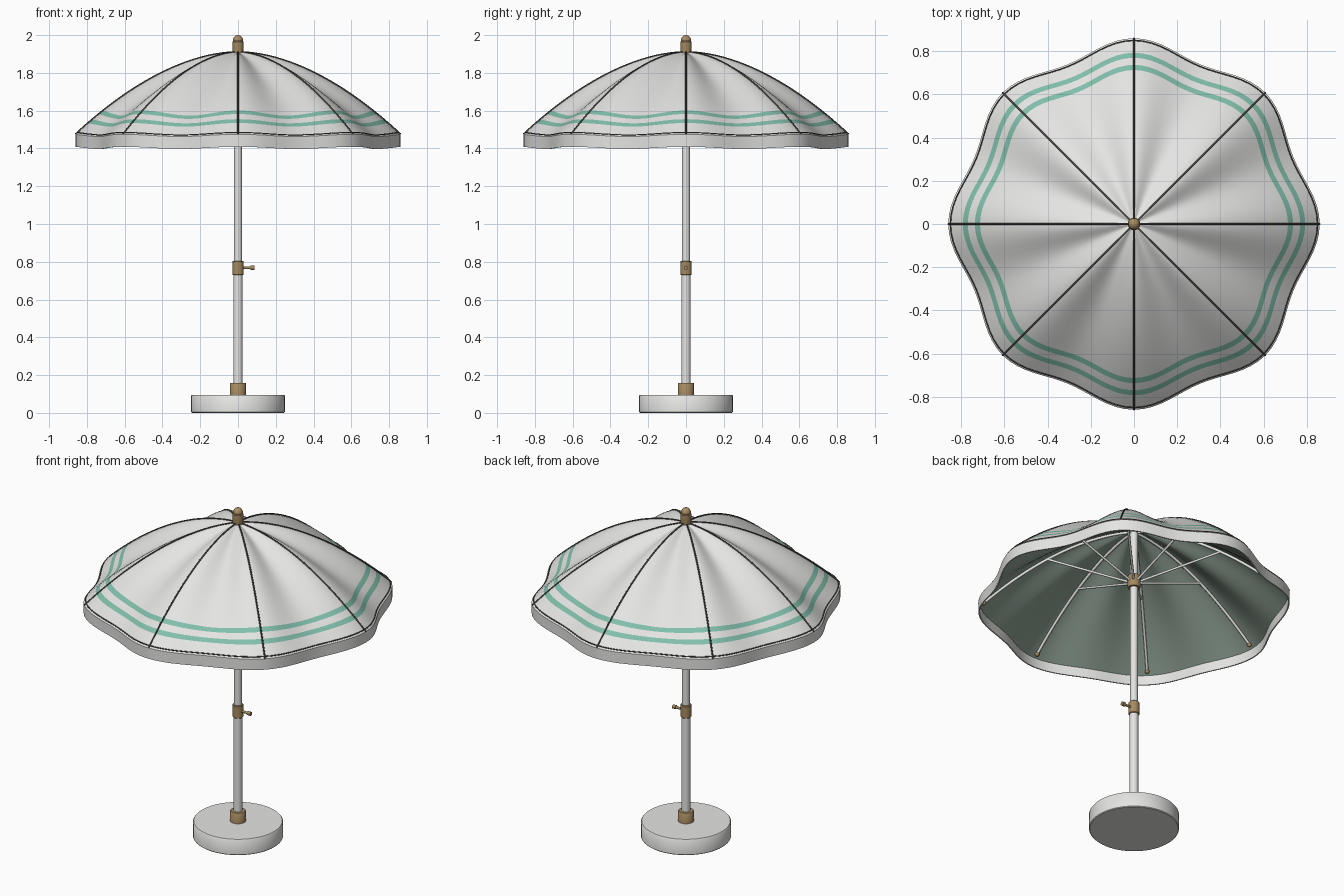
import bpy, bmesh, math
from mathutils import Vector

if "Cube" in bpy.data.objects:
    bpy.data.objects.remove(bpy.data.objects["Cube"])

def mat(name, c):
    m = bpy.data.materials.new(name)
    m.diffuse_color = (*c, 1)
    m.use_nodes = True
    m.node_tree.nodes["Principled BSDF"].inputs["Base Color"].default_value = m.diffuse_color
    return m

WHITE = mat("off_white", (0.78, 0.78, 0.77))
TEAL = mat("teal_stripe", (0.22, 0.52, 0.41))
SAGE = mat("sage_lining", (0.27, 0.35, 0.29))
BRONZE = mat("bronze", (0.38, 0.26, 0.12))
DARK = mat("dark_piping", (0.07, 0.06, 0.05))

def finish(ob, *mats, angle=40):
    for m in mats:
        ob.data.materials.append(m)
    bpy.ops.object.select_all(action='DESELECT')
    ob.select_set(True)
    bpy.context.view_layer.objects.active = ob
    bpy.ops.object.shade_smooth_by_angle(angle=math.radians(angle))

def from_bmesh(name, bm, *mats, angle=40):
    bmesh.ops.recalc_face_normals(bm, faces=bm.faces)
    me = bpy.data.meshes.new(name)
    bm.to_mesh(me)
    bm.free()
    ob = bpy.data.objects.new(name, me)
    bpy.context.collection.objects.link(ob)
    finish(ob, *mats, angle=angle)
    return ob

# turned part from an (r, z) profile
def lathe(name, prof, m, n=40):
    bm = bmesh.new()
    rings = [[bm.verts.new((r * math.cos(2 * math.pi * i / n), r * math.sin(2 * math.pi * i / n), z))
              for i in range(n)] for r, z in prof]
    for a, b in zip(rings, rings[1:]):
        for i in range(n):
            bm.faces.new((a[i], a[(i + 1) % n], b[(i + 1) % n], b[i]))
    bm.faces.new(rings[0])
    bm.faces.new(rings[-1])
    return from_bmesh(name, bm, m)

# round tubes along several paths, joined in one object
def tubes(name, paths, r, m, cyclic=False, res=2):
    cu = bpy.data.curves.new(name, 'CURVE')
    cu.dimensions = '3D'
    cu.bevel_depth, cu.bevel_resolution, cu.use_fill_caps = r, res, True
    for p in paths:
        s = cu.splines.new('POLY')
        s.points.add(len(p) - 1)
        for pt, co in zip(s.points, p):
            pt.co = (*co, 1)
        s.use_cyclic_u = cyclic
    tmp = bpy.data.objects.new(name + "_tmp", cu)
    bpy.context.collection.objects.link(tmp)
    bpy.context.view_layer.update()
    me = bpy.data.meshes.new_from_object(tmp.evaluated_get(bpy.context.evaluated_depsgraph_get()))
    bpy.data.objects.remove(tmp)
    me.materials.clear()
    ob = bpy.data.objects.new(name, me)
    bpy.context.collection.objects.link(ob)
    finish(ob, m, angle=50)
    return ob

# canopy surface: t runs apex -> rim, a is the angle, drop moves down
def canopy(t, a, drop=0.0, inset=0.0):
    w = (1 - math.cos(8 * a)) / 2          # 0 on ribs, 1 mid panel
    r = (0.86 - 0.06 * w) * t - inset
    sag = w * (0.035 * math.sin(math.pi * t) + 0.012 * t)
    z = 1.475 + 0.435 * (1 - t ** 1.83) - sag - drop
    return Vector((r * math.cos(a), r * math.sin(a), z))

# canopy cloth: outer skin with stripes, valance, inner lining
N = 128
ts = [0.02, 0.06, 0.12, 0.19, 0.26, 0.33, 0.4, 0.47, 0.54, 0.61, 0.68, 0.74, 0.79,
      0.829, 0.857, 0.895, 0.922, 0.96, 1.0]
rows = [(t, 0, 0) for t in ts]
rows += [(1.0, 0.035, 0), (1.0, 0.066, 0), (1.0, 0.066, 0.007), (1.0, 0.035, 0.007)]
rows += [(t, 0.008, 0.007 * t) for t in reversed(ts)]
bm = bmesh.new()
rings = [[bm.verts.new(canopy(t, 2 * math.pi * i / N, d, s)) for i in range(N)] for t, d, s in rows]
n_out = len(ts)
for k in range(len(rows)):
    a, b = rings[k], rings[(k + 1) % len(rows)]
    idx = 0
    if k < n_out - 1 and ts[k] in (0.829, 0.895):
        idx = 1
    elif n_out + 4 <= k < len(rows) - 1:
        idx = 2
    for i in range(N):
        f = bm.faces.new((a[i], a[(i + 1) % N], b[(i + 1) % N], b[i]))
        f.material_index = idx
from_bmesh("canopy", bm, WHITE, TEAL, SAGE, angle=35)

# dark piping over the ribs and round the rim seam
angs = [k * math.pi / 4 for k in range(8)]
steps = [0.02 + 0.98 * i / 24 for i in range(25)]
tubes("rib_piping", [[canopy(t, a, -0.001) for t in steps] for a in angs], 0.0045, DARK)
tubes("rim_seam", [[canopy(0.988, 2 * math.pi * i / N) for i in range(N)]], 0.0035, DARK, True, 1)

# folding frame under the canopy
tubes("ribs", [[canopy(t, a, 0.02) for t in steps[:-1]] for a in angs], 0.008, WHITE)
tubes("struts", [[Vector((0.03 * math.cos(a), 0.03 * math.sin(a), 1.575)),
                  canopy(0.55, a, 0.025)] for a in angs], 0.007, WHITE)
bm = bmesh.new()
for a in angs:
    ret = bmesh.ops.create_uvsphere(bm, u_segments=12, v_segments=8, radius=0.013)
    bmesh.ops.translate(bm, verts=ret['verts'], vec=canopy(0.965, a, 0.022))
from_bmesh("rib_tips", bm, BRONZE)

# pole, base and fittings
lathe("lower_pole", [(0.024, 0.09), (0.024, 0.78)], WHITE)
lathe("upper_pole", [(0.021, 0.75), (0.021, 1.91)], WHITE)
lathe("base", [(0.244, 0), (0.248, 0.004), (0.248, 0.091), (0.244, 0.096)], WHITE, 64)
lathe("base_collar", [(0.043, 0.09), (0.043, 0.155), (0.040, 0.159)], BRONZE)
lathe("height_collar", [(0.027, 0.729), (0.030, 0.732), (0.030, 0.802), (0.027, 0.805)], BRONZE)
lathe("runner_hub", [(0.033, 1.535), (0.036, 1.54), (0.036, 1.605), (0.033, 1.61)], BRONZE)
dome = [(0.027 * math.cos(x * math.pi / 16), 1.971 + 0.029 * math.sin(x * math.pi / 16)) for x in range(8)]
lathe("finial", [(0.028, 1.895), (0.029, 1.9), (0.029, 1.964), (0.025, 1.968)] + dome, BRONZE)

# clamp screw with head on the +x side
tubes("clamp_screw", [[(0.025, 0, 0.768), (0.072, 0, 0.768)]], 0.007, BRONZE)
tubes("clamp_knob", [[(0.066, 0, 0.768), (0.087, 0, 0.768)]], 0.012, BRONZE)
